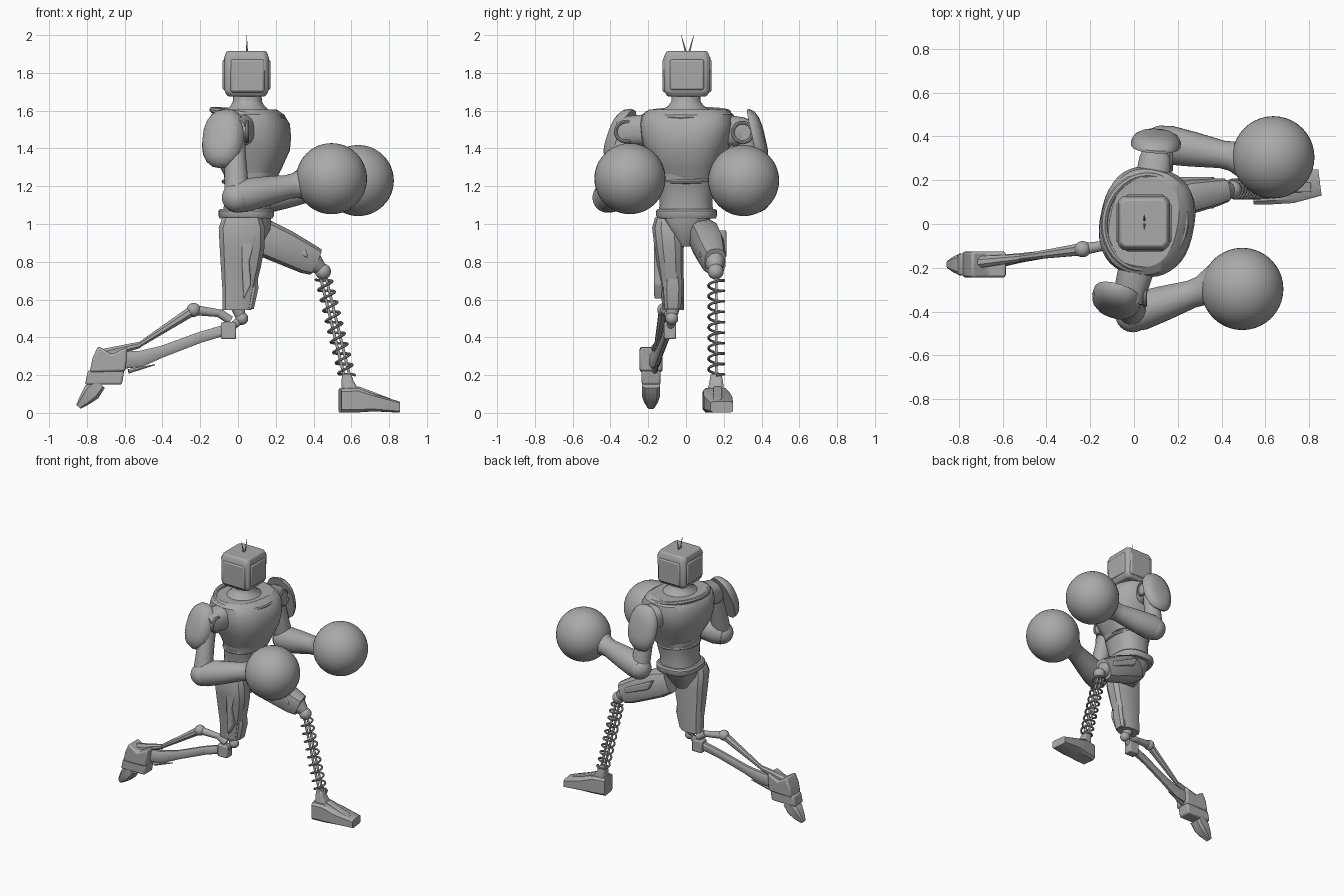
import bpy, bmesh
from math import sin, cos, pi, copysign, radians
from mathutils import Vector

cube = bpy.data.objects.get("Cube")
if cube:
    bpy.data.objects.remove(cube, do_unlink=True)

GREY = (0.4, 0.4, 0.4, 1)
metal = bpy.data.materials.new("plain grey")
metal.use_nodes = True
metal.diffuse_color = GREY
metal.node_tree.nodes["Principled BSDF"].inputs["Base Color"].default_value = GREY
X, Y, Z = Vector((1, 0, 0)), Vector((0, 1, 0)), Vector((0, 0, 1))


def finish(obj, bevel=0):
    bpy.ops.object.select_all(action="DESELECT")
    obj.select_set(True)
    bpy.context.view_layer.objects.active = obj
    obj.data.materials.append(metal)
    if bevel:
        mod = obj.modifiers.new("edge", "BEVEL")
        mod.width, mod.segments = bevel, 2
    bpy.ops.object.shade_smooth_by_angle(angle=radians(32))
    return obj


def from_bmesh(name, bm, bevel=0):
    bmesh.ops.recalc_face_normals(bm, faces=bm.faces)
    mesh = bpy.data.meshes.new(name)
    bm.to_mesh(mesh)
    bm.free()
    obj = bpy.data.objects.new(name, mesh)
    bpy.context.collection.objects.link(obj)
    return finish(obj, bevel)


def loft(name, stations, n=24, p=2, axis=None, ref=Y, bevel=0):
    """Skin superellipse sections given as (x, y, z, half depth, half width)."""
    bm = bmesh.new()
    d = Vector(axis) if axis else Vector(stations[-1][:3]) - Vector(stations[0][:3])
    d.normalize()
    v = (Vector(ref) - d * d.dot(Vector(ref))).normalized()
    u = v.cross(d)
    rings = []
    for *c, ru, rv in stations:
        ring = []
        for i in range(n):
            t = 2 * pi * (i + 0.5) / n
            a, b = (copysign(abs(f) ** (2 / p), f) for f in (cos(t), sin(t)))
            ring.append(bm.verts.new(Vector(c) + u * a * ru + v * b * rv))
        rings.append(ring)
    for low, high in zip(rings, rings[1:]):
        for i in range(n):
            j = (i + 1) % n
            bm.faces.new((low[i], low[j], high[j], high[i]))
    bm.faces.new(rings[0][::-1])
    bm.faces.new(rings[-1])
    return from_bmesh(name, bm, bevel)


def rod(name, a, b, r0, r1=None, n=12, p=2):
    r1 = r1 or r0
    return loft(name, [(*a, r0, r0), (*b, r1, r1)], n, p)


def ball(name, c, r):
    bpy.ops.mesh.primitive_uv_sphere_add(segments=40, ring_count=24, radius=r, location=c)
    bpy.context.object.name = name
    return finish(bpy.context.object)


def box(name, c, size, bevel=0.008):
    bm = bmesh.new()
    bmesh.ops.create_cube(bm, size=1)
    for v in bm.verts:
        v.co = Vector(c) + v.co * Vector(size)
    return from_bmesh(name, bm, bevel)


def plate(name, outline, y0, y1, bevel=0.008):
    """Extrude an x-z outline along y."""
    bm = bmesh.new()
    face = bm.faces.new([bm.verts.new((x, y0, z)) for x, z in outline])
    out = bmesh.ops.extrude_face_region(bm, geom=[face])["geom"]
    bmesh.ops.translate(bm, vec=(0, y1 - y0, 0),
                        verts=[g for g in out if isinstance(g, bmesh.types.BMVert)])
    return from_bmesh(name, bm, bevel)


def tube(name, points, r, closed=False):
    curve = bpy.data.curves.new(name, "CURVE")
    curve.dimensions = "3D"
    curve.bevel_depth, curve.bevel_resolution = r, 2
    spline = curve.splines.new("POLY")
    spline.points.add(len(points) - 1)
    for sp, q in zip(spline.points, points):
        sp.co = (*q, 1)
    spline.use_cyclic_u = closed
    obj = bpy.data.objects.new(name, curve)
    bpy.context.collection.objects.link(obj)
    bpy.ops.object.select_all(action="DESELECT")
    obj.select_set(True)
    bpy.context.view_layer.objects.active = obj
    bpy.ops.object.convert(target="MESH")
    return finish(bpy.context.object)


def hoop(name, c, u, v, r):
    ts = [2 * pi * i / 40 for i in range(40)]
    return tube(name, [Vector(c) + Vector(u) * cos(t) + Vector(v) * sin(t) for t in ts], r, True)


# Head with raised panels and two antennae
loft("head", [(.045, .005, 1.675, .1, .105), (.045, .005, 1.7, .118, .122),
              (.045, .005, 1.88, .12, .126), (.045, .005, 1.915, .108, .11)],
     n=8, p=9, axis=Z, bevel=.008)
for s in (-1, 1):
    box("head_side_panel", (.05, .005 + s * .118, 1.785), (.18, .025, .175), .012)
    box("head_face_panel", (.045 + s * .116, .005, 1.79), (.02, .18, .16), .009)
    rod("antenna", (.048, .008 + s * .006, 1.9), (.046, .008 + s * .034, 2), .006, .001, 8)
box("head_top_panel", (.045, .005, 1.908), (.17, .17, .014), .006)

# Torso, slightly turned at the chest
turn = Vector((.2, .98, 0))
ahead = Vector((.98, -.2, 0))
loft("neck", [(.05, 0, 1.55, .165, .19), (.05, 0, 1.595, .125, .14), (.05, 0, 1.625, .09, .095),
              (.05, 0, 1.65, .077, .077), (.05, 0, 1.69, .075, .075)], 32, axis=Z)
loft("chest", [(.07, .005, 1.24, .13, .155), (.07, .005, 1.3, .16, .175), (.065, .005, 1.39, .205, .22),
               (.06, .008, 1.46, .215, .24), (.058, .01, 1.53, .21, .25),
               (.05, .01, 1.58, .185, .24), (.045, .01, 1.605, .155, .205)], 40, 2.5, Z, turn)
hoop("collar", (.05, .01, 1.585), ahead * .185 - Z * .02, turn * .215, .016)
loft("abdomen", [(.045, 0, 1.05, .13, .145), (.05, 0, 1.12, .12, .14), (.06, 0, 1.19, .13, .15),
                 (.065, 0, 1.27, .14, .165)], 32, 2.4, Z)
hoop("rib_band", (.06, 0, 1.225), X * .135, Y * .155, .012)
loft("belt", [(.043, .003, 1.03, .14, .155), (.043, .003, 1.045, .148, .163),
              (.043, .003, 1.07, .148, .163), (.043, .003, 1.08, .138, .153)], 32, 2.6, Z)
loft("pelvis", [(.05, 0, 1.04, .13, .14), (.055, 0, .97, .12, .1), (.06, 0, .88, .06, .035)],
     12, 2.6, Z)

# Arms: shoulder, pad, upper arm, elbow, forearm and round fist
arms = {
    "right": ((-.02, -.32, 1.49), (-.005, -.415, 1.14), (.495, -.297, 1.24),
              (-.075, -.33, 1.45), (-.3, -.87, .33)),
    "left": ((.1, .3, 1.485), (.125, .37, 1.14), (.637, .305, 1.23),
             (.1, .36, 1.445), (.05, .95, .22)),
}
for side, (sh, el, fist, pad, out) in arms.items():
    sh, el, fist, pad, out = map(Vector, (sh, el, fist, pad, out))
    s = 1 if side == "left" else -1
    root = Vector((.05 + s * .03, s * .17, 1.5))
    loft(side + "_shoulder", [(*root, .085, .085), (*sh, .075, .08), (*(sh + Y * s * .035), .06, .065)],
         20, 2.6, ref=Z)
    hub = sh + X * .07
    rod(side + "_shoulder_disc", sh, hub, .056, .05, 24)
    hoop(side + "_shoulder_rim", hub, Y * .052, Z * .052, .009)
    rise = .08 if s < 0 else .06
    rim = [(0, 1), (.2, 1), (.6, .9), (.88, .68), (1, .42)]
    loft(side + "_shoulder_pad", [(*(pad + out * rise * h), .115 * k, .165 * k) for h, k in rim],
         18, 2.3, out, Z)
    mid = sh.lerp(el, .45)
    loft(side + "_upper_arm", [(*sh, .055, .055), (*mid, .058, .06), (*el, .068, .062)], 16)
    ball(side + "_elbow", el, .08)
    a, b = el - X * .02, fist - X * .16
    b.z -= .03
    spans = [(0, .08), (.15, .09), (.45, .08), (.8, .064), (.92, .068), (1.1, .1)]
    loft(side + "_forearm", [(*a.lerp(b, t), r, r) for t, r in spans], 20)
    ball(side + "_fist", fist, .188)

# Right leg: armoured thigh trailing a thin shin
loft("right_thigh", [(.02, -.1, 1.035, .105, .065), (.02, -.098, .98, .125, .083),
                     (.022, -.09, .88, .122, .08), (.015, -.082, .77, .108, .07),
                     (.005, -.072, .66, .09, .063), (-.005, -.068, .545, .078, .058)],
     12, 3, Z)
loft("right_knee_guard", [(.055, -.07, .75, .05, .04), (.06, -.07, .66, .05, .052),
                          (.045, -.07, .55, .04, .045)], 8, 4, Z)
plate("right_thigh_panel", [(.02, 1), (.1, .96), (.06, .8), (.07, .68), (.03, .6), (.02, .8)],
      -.17, -.1)
ball("right_knee", (.02, -.075, .5), .034)
rod("right_knee_neck", (0, -.07, .56), (.015, -.075, .5), .04, .025)
box("right_knee_block", (-.05, -.085, .435), (.08, .065, .09))
rod("right_knee_link", (.02, -.075, .5), (-.05, -.085, .44), .022)
loft("right_shin", [(-.03, -.085, .45, .03, .025), (-.2, -.108, .4, .03, .018),
                    (-.4, -.138, .325, .032, .018), (-.52, -.155, .285, .045, .022),
                    (-.62, -.17, .28, .05, .03)], 8, 3)
rod("right_calf_link", (-.04, -.085, .49), (-.1, -.092, .53), .024)
rod("right_calf_strut", (-.08, -.09, .525), (-.235, -.115, .545), .02, .028)
ball("right_calf_joint", (-.235, -.115, .545), .037)
rod("right_calf_piston", (-.235, -.115, .545), (-.53, -.155, .355), .03, .014, 8)
rod("right_heel_strut", (-.52, -.155, .36), (-.72, -.175, .31), .018, .03, 8)
rod("right_heel_spike", (-.58, -.165, .22), (-.44, -.145, .255), .014, .003, 6)

# Right foot, toes pointing down
plate("right_ankle", [(-.74, .355), (-.67, .31), (-.585, .35), (-.595, .22), (-.785, .215), (-.77, .29)],
      -.245, -.125, .012)
plate("right_sole", [(-.795, .225), (-.6, .235), (-.615, .15), (-.81, .15)], -.235, -.135, .01)
loft("right_toe", [(-.73, -.185, .155, .035, .05), (-.775, -.185, .11, .05, .05),
                   (-.81, -.185, .07, .035, .038), (-.845, -.185, .032, .016, .018)], 8, 4)

# Left leg: raised thigh, ball knee and coil spring shin
loft("left_thigh", [(.07, .085, .95, .085, .07), (.14, .1, .925, .1, .08), (.25, .125, .875, .095, .078),
                    (.36, .145, .82, .085, .066), (.41, .155, .8, .075, .056)], 12, 3)
plate("left_thigh_panel", [(.14, .97), (.36, .865), (.37, .82), (.17, .9)], .07, .215)
rod("left_knee_socket", (.39, .15, .805), (.44, .157, .76), .06, .034)
ball("left_knee", (.45, .157, .748), .042)
top, foot = Vector((.452, .16, .715)), Vector((.578, .16, .19))
axis = (foot - top).normalized()
side = Y.cross(axis)
turns, steps = 9.5, 230
coil = []
for i in range(steps + 1):
    t = 2 * pi * turns * i / steps
    coil.append(top.lerp(foot, i / steps) + side * .041 * cos(t) + Y * .041 * sin(t))
tube("left_shin_spring", coil, .007)
for s in (-1, 1):
    rod("left_shin_rod", top + side * s * .014, foot + side * s * .014, .008)
loft("left_ankle", [(.575, .16, .205, .026, .03), (.58, .16, .17, .032, .036),
                    (.595, .158, .12, .048, .045)], 8, 5, Z, bevel=.004)

# Left foot, planted flat
loft("left_foot", [(.54, .148, .066, .066, .062), (.63, .158, .067, .066, .07),
                   (.72, .17, .053, .046, .077), (.85, .19, .031, .03, .062)],
     8, 6, (1, .13, 0))
plate("left_instep", [(.6, .13), (.64, .14), (.81, .075), (.81, .05), (.6, .08)], .145, .19, .006)
